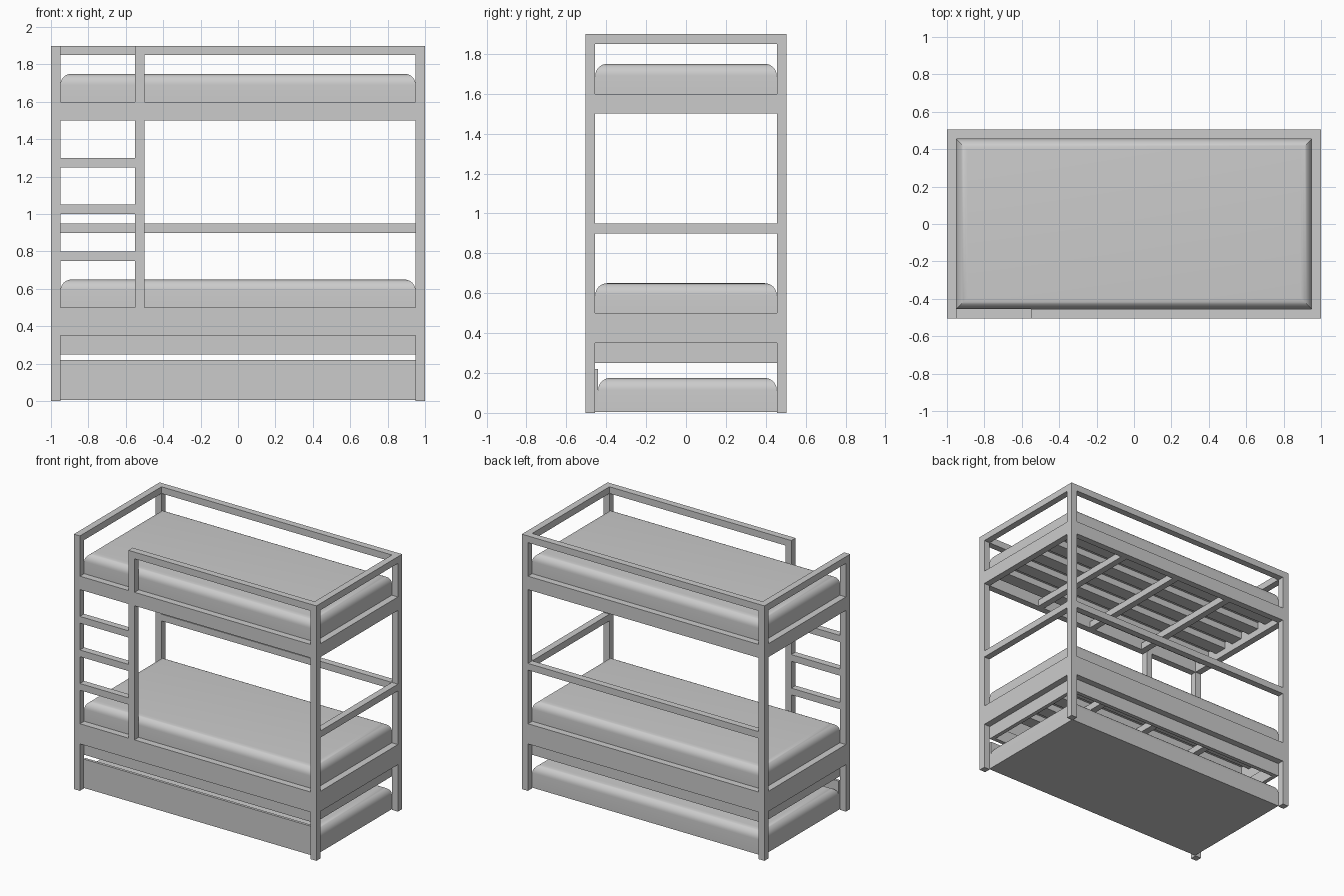
import bpy, bmesh
from math import radians

if "Cube" in bpy.data.objects:
    bpy.data.objects.remove(bpy.data.objects["Cube"])

X, Y, T = 1.0, 0.505, 0.05      # half length, half width, timber thickness
XI, YI = X - T, Y - T           # inner faces of the frame


def box(name, x0, x1, y0, y1, z0, z1, top_round=0.0):
    bm = bmesh.new()
    bmesh.ops.create_cube(bm, size=1)
    for v in bm.verts:
        v.co = ((x0 + x1) / 2 + v.co.x * (x1 - x0),
                (y0 + y1) / 2 + v.co.y * (y1 - y0),
                (z0 + z1) / 2 + v.co.z * (z1 - z0))
    if top_round:
        edges = [e for e in bm.edges if all(v.co.z > z1 - 1e-5 for v in e.verts)]
        bmesh.ops.bevel(bm, geom=edges, offset=top_round, segments=8,
                        profile=0.5, affect='EDGES')
    me = bpy.data.meshes.new(name)
    bm.to_mesh(me)
    bm.free()
    ob = bpy.data.objects.new(name, me)
    bpy.context.collection.objects.link(ob)
    if top_round:
        bpy.context.view_layer.objects.active = ob
        ob.select_set(True)
        bpy.ops.object.shade_smooth_by_angle(angle=radians(35))
        ob.select_set(False)
    return ob


def back_rail(name, z0, z1):
    box(name, -XI, XI, YI, Y, z0, z1)


def end_rail(name, s, z0, z1):
    box(name, min(s * XI, s * X), max(s * XI, s * X), -YI, YI, z0, z1)


# Corner posts
for sx in (-1, 1):
    for sy in (-1, 1):
        xs, ys = sorted((sx * XI, sx * X)), sorted((sy * YI, sy * Y))
        box("corner_post", *xs, *ys, 0, 1.9)

# Bed side rails all round for both bunks
for label, z0, z1 in (("lower", 0.35, 0.5), ("upper", 1.5, 1.6)):
    box(label + "_front_rail", -XI, XI, -Y, -YI, z0, z1)
    back_rail(label + "_back_rail", z0, z1)
    for s in (-1, 1):
        end_rail(label + "_end_rail", s, z0, z1)

# Guard rails at the top, leaving a gap above the ladder
box("guard_front_rail", -0.5, XI, -Y, -YI, 1.85, 1.9)
back_rail("guard_back_rail", 1.85, 1.9)
for s in (-1, 1):
    end_rail("guard_end_rail", s, 1.85, 1.9)

# Middle guard rail of the lower bunk
back_rail("middle_back_rail", 0.9, 0.95)
end_rail("middle_end_rail", 1, 0.9, 0.95)

# Ladder
for z0, z1 in ((0.5, 1.5), (1.6, 1.9)):
    box("ladder_post", -0.55, -0.5, -Y, -YI, z0, z1)
for z in (0.75, 1.0, 1.25):
    box("ladder_rung", -XI, -0.55, -Y, -YI, z, z + T)

# Recessed support frame under the lower bunk
for s in (-1, 1):
    ys = sorted((s * YI, s * (YI - 0.03)))
    box("support_side", -XI, XI, *ys, 0.25, 0.35)
    xs = sorted((s * XI, s * (XI - 0.03)))
    box("support_end", *xs, -YI + 0.03, YI - 0.03, 0.25, 0.35)

# Joists and lengthwise slats under each mattress
for z in (0.5, 1.6):
    for i in (-1, 0, 1):
        box("joist", i * 0.475 - 0.025, i * 0.475 + 0.025, -YI, YI, z - 0.1, z - 0.05)
    for i in range(-2, 3):
        box("slat", -XI, XI, i * 0.18 - 0.05, i * 0.18 + 0.05, z - 0.05, z)

# Mattresses
for label, z in (("lower", 0.5), ("upper", 1.6)):
    box(label + "_mattress", -XI, XI, -YI, YI, z, z + 0.15, 0.06)

# Pull-out trundle
box("trundle_front", -XI, XI, -0.46, -0.44, 0.005, 0.22)
box("trundle_base", -XI, XI, -0.44, YI, 0.005, 0.02)
box("trundle_mattress", -XI, XI, -0.44, YI, 0.02, 0.175, 0.06)
